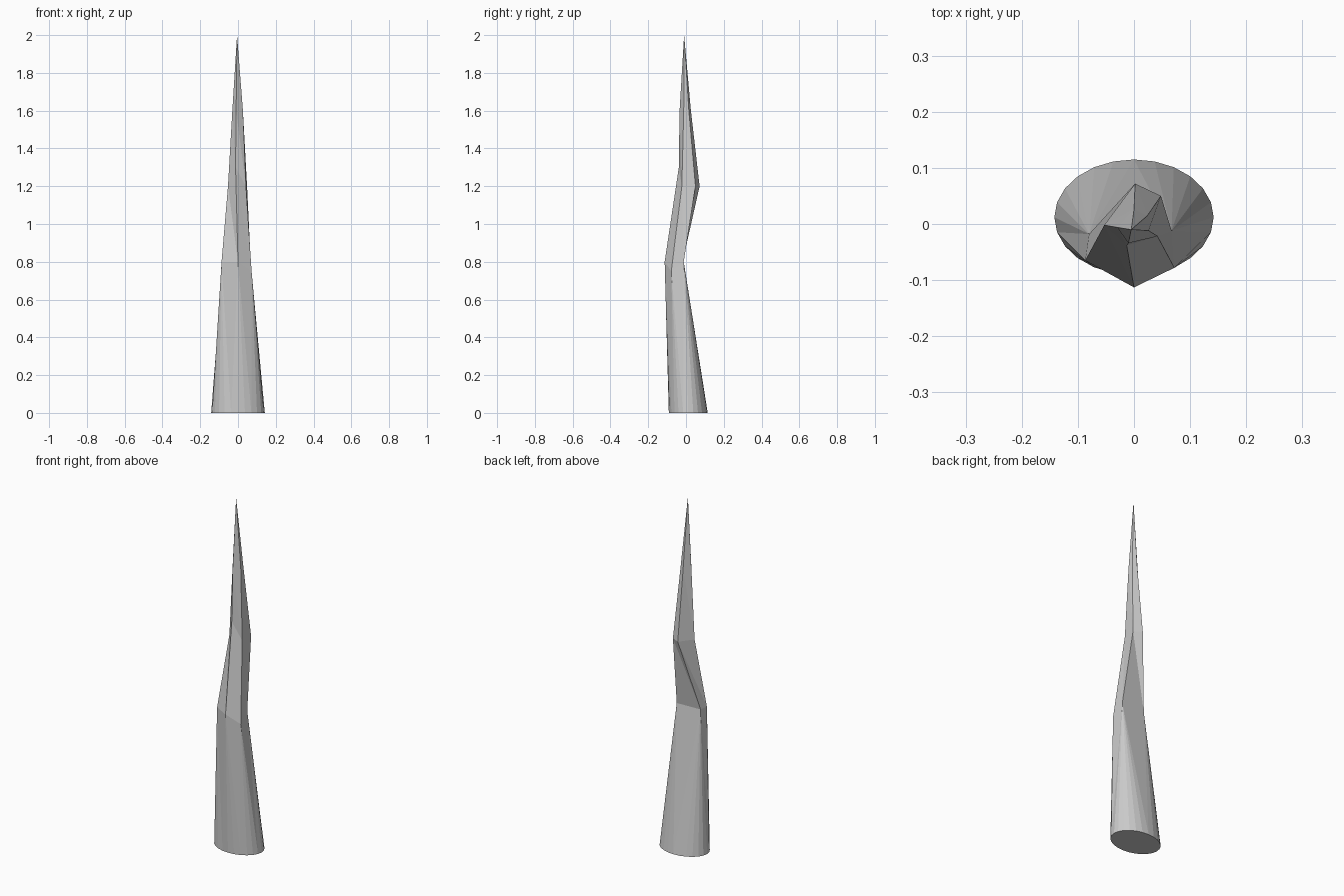
import bpy, bmesh, math

if "Cube" in bpy.data.objects:
    bpy.data.objects.remove(bpy.data.objects["Cube"])

# Cross-sections up the spike, corners in matching order:
# front, front right, back right, back left, left
SECTIONS = [
    [(0, -.113, .8), (.072, -.078, .75), (.067, -.012, .8), (-.08, -.018, .8), (-.087, -.065, .8)],
    [(-.013, -.038, 1.3), (.042, -.022, 1.2), (.048, .05, 1.2), (.002, .072, 1.2), (-.053, -.002, 1.2)],
    [(-.01, -.034, 1.6), (.026, -.012, 1.6), (.024, .015, 1.6), (0, .026, 1.6), (-.03, -.006, 1.6)],
]
TIP = (-.005, -.01, 2.0)
SIDES = 24


def corner_for(angle):
    """Corner of the five-sided sections that a base angle runs up to."""
    for limit, corner in ((90, 2), (190, 3), (250, 4), (290, 0), (340, 1)):
        if angle < limit:
            return corner
    return 2


bm = bmesh.new()

# Elliptical base
angles = [360 * i / SIDES for i in range(SIDES)]
base = [bm.verts.new((.142 * math.cos(math.radians(a)),
                      .012 + .103 * math.sin(math.radians(a)), 0)) for a in angles]
bm.faces.new(base[::-1])
rings = [[bm.verts.new(p) for p in s] for s in SECTIONS]

# Lower trunk: fans of triangles from round base to five corners
for i in range(SIDES):
    j = (i + 1) % SIDES
    p = rings[0][corner_for(angles[i])]
    q = rings[0][corner_for(angles[j])]
    bm.faces.new((base[i], base[j], p))
    if p is not q:
        bm.faces.new((base[j], q, p))

# Bent middle and upper sections
for low, high in zip(rings, rings[1:]):
    for i in range(5):
        j = (i + 1) % 5
        bm.faces.new((low[i], low[j], high[i]))
        bm.faces.new((low[j], high[j], high[i]))

# Point
tip = bm.verts.new(TIP)
for i in range(5):
    bm.faces.new((rings[-1][i], rings[-1][(i + 1) % 5], tip))

bmesh.ops.recalc_face_normals(bm, faces=bm.faces)
mesh = bpy.data.meshes.new("bent_spike")
bm.to_mesh(mesh)
bm.free()
bpy.context.collection.objects.link(bpy.data.objects.new("bent_spike", mesh))
